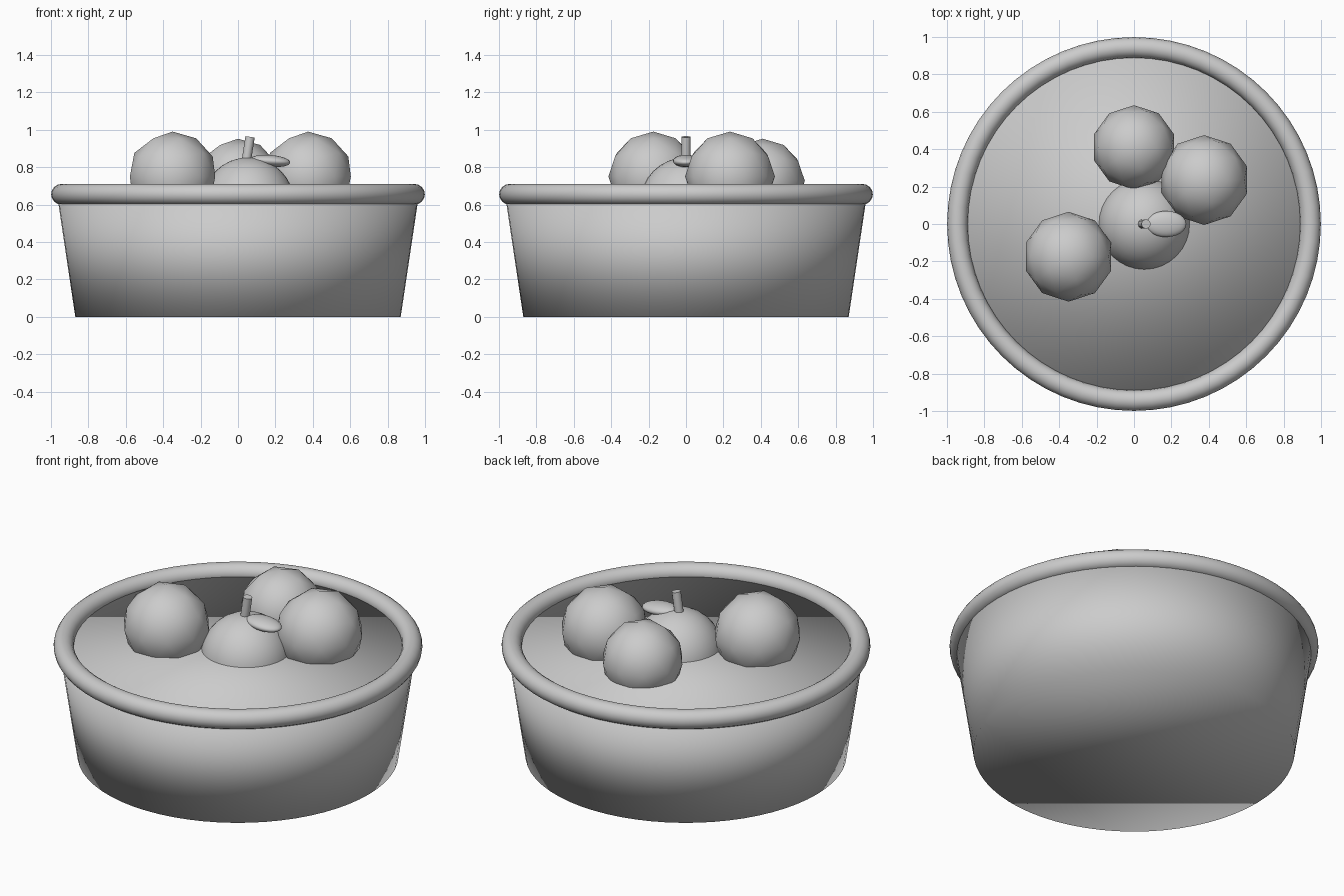
import bpy, math

if "Cube" in bpy.data.objects:
    bpy.data.objects.remove(bpy.data.objects["Cube"])

grey = bpy.data.materials.new("plain_grey")
grey.diffuse_color = (0.6, 0.6, 0.6, 1)
grey.use_nodes = True
grey.node_tree.nodes["Principled BSDF"].inputs["Base Color"].default_value = grey.diffuse_color


def finish(name):
    """Name, colour and smooth the object just added."""
    ob = bpy.context.object
    ob.name = name
    ob.data.materials.append(grey)
    bpy.ops.object.shade_smooth()
    return ob


# Filled bowl: tapered solid, its lid is the floor the fruit sits in
H = 0.65
bpy.ops.mesh.primitive_cone_add(vertices=64, radius1=0.87, radius2=0.967,
                                depth=H, location=(0, 0, H / 2))
finish("bowl")

# Rounded rim
bpy.ops.mesh.primitive_torus_add(major_radius=0.944, minor_radius=0.055,
                                 major_segments=64, minor_segments=16,
                                 location=(0, 0, 0.655))
finish("bowl_rim")

# Three faceted round fruits
for name, r, loc in (("left_fruit", 0.24, (-0.35, -0.175, 0.75)),
                     ("right_fruit", 0.24, (0.375, 0.235, 0.75)),
                     ("back_fruit", 0.225, (0, 0.41, 0.727))):
    bpy.ops.mesh.primitive_ico_sphere_add(subdivisions=2, radius=r, location=loc)
    finish(name)

# Apple with stem and leaf
bpy.ops.mesh.primitive_uv_sphere_add(segments=32, ring_count=16, radius=0.247,
                                     location=(0.055, 0, 0.605))
finish("apple")

bpy.ops.mesh.primitive_cylinder_add(vertices=12, radius=0.025, depth=0.19,
                                    location=(0.05, 0, 0.868),
                                    rotation=(0, 0.154, 0))
finish("apple_stem")
bpy.ops.object.shade_smooth_by_angle(angle=math.radians(40))

bpy.ops.mesh.primitive_uv_sphere_add(segments=24, ring_count=12, radius=1,
                                     location=(0.172, 0, 0.833),
                                     rotation=(0, 0.08, 0))
finish("apple_leaf").scale = (0.108, 0.07, 0.032)
